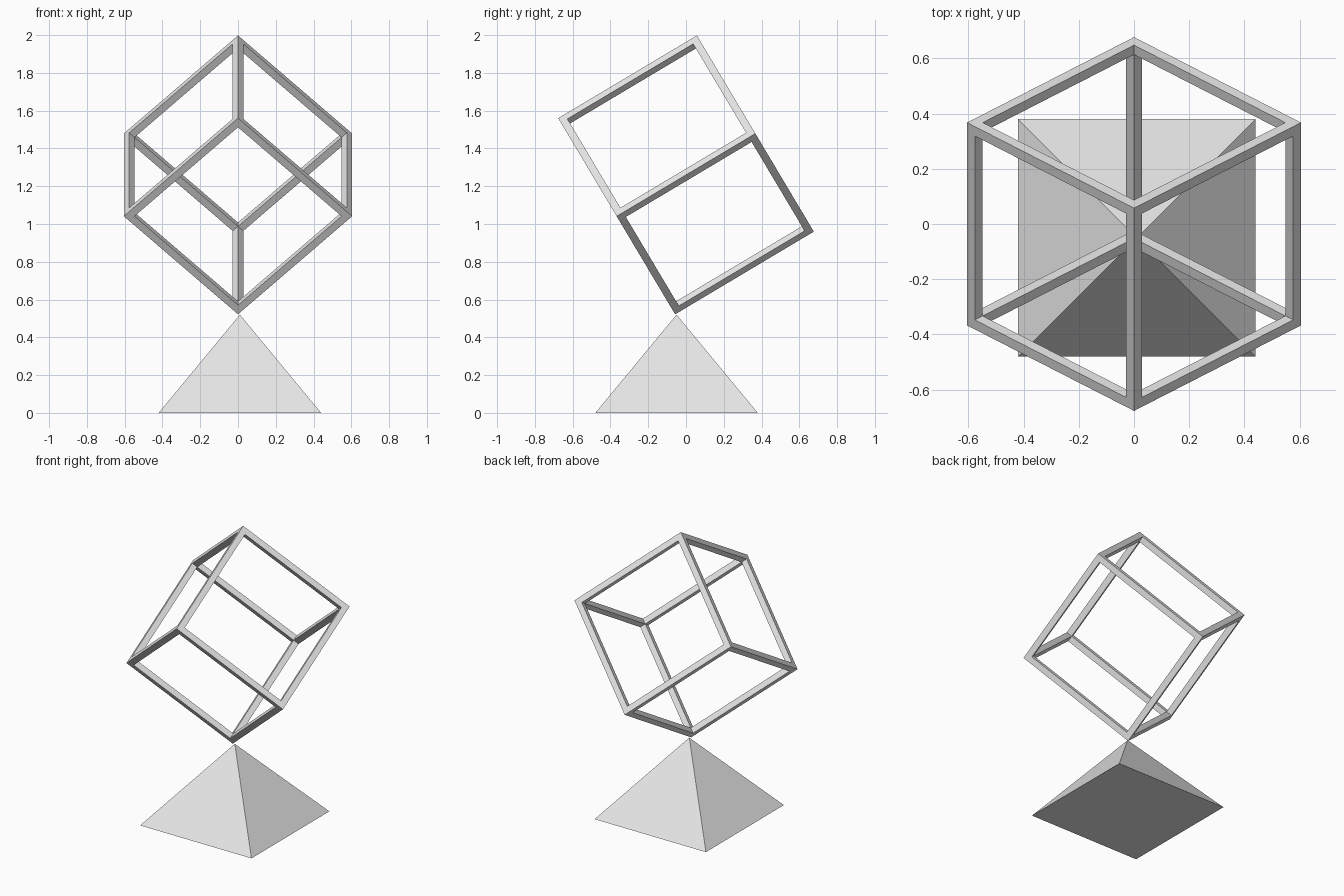
import bpy
import bmesh
import math
from mathutils import Matrix

cube = bpy.data.objects.get("Cube")
if cube:
    bpy.data.objects.remove(cube, do_unlink=True)

EDGE = 0.855    # cube edge length
BAR = 0.04      # square bar thickness
TILT = math.radians(-59.2)

# Single grey material
grey = bpy.data.materials.new("light_grey")
grey.use_nodes = True
colour = (0.8, 0.8, 0.8, 1.0)
grey.diffuse_color = colour
grey.node_tree.nodes["Principled BSDF"].inputs["Base Color"].default_value = colour


def add_object(name, bm, matrix):
    bmesh.ops.recalc_face_normals(bm, faces=bm.faces[:])
    mesh = bpy.data.meshes.new(name)
    bm.to_mesh(mesh)
    bm.free()
    mesh.materials.append(grey)
    obj = bpy.data.objects.new(name, mesh)
    obj.matrix_world = matrix
    bpy.context.collection.objects.link(obj)
    return obj


# Open cube frame: inset each side, sink the panel by one bar, remove it
bm = bmesh.new()
bmesh.ops.create_cube(bm, size=EDGE)
panels = bm.faces[:]
bmesh.ops.inset_individual(bm, faces=panels, thickness=BAR, use_even_offset=True)
bmesh.ops.inset_individual(bm, faces=panels, thickness=0.0, depth=-BAR)
bmesh.ops.delete(bm, geom=panels, context='FACES_ONLY')
bmesh.ops.remove_doubles(bm, verts=bm.verts[:], dist=0.001)
add_object("cube_frame", bm,
           Matrix.Translation((0, 0, 1.26))
           @ Matrix.Rotation(TILT, 4, 'X')
           @ Matrix.Rotation(math.radians(45), 4, 'Z'))

# Solid square pyramid carrying the frame on its tip
bm = bmesh.new()
bmesh.ops.create_cone(bm, cap_ends=True, segments=4, radius1=0.43 * math.sqrt(2),
                      radius2=0.0, depth=0.52)
bmesh.ops.remove_doubles(bm, verts=bm.verts[:], dist=0.001)
add_object("pyramid_base", bm,
           Matrix.Translation((0.01, -0.05, 0.26))
           @ Matrix.Rotation(math.radians(45), 4, 'Z'))
